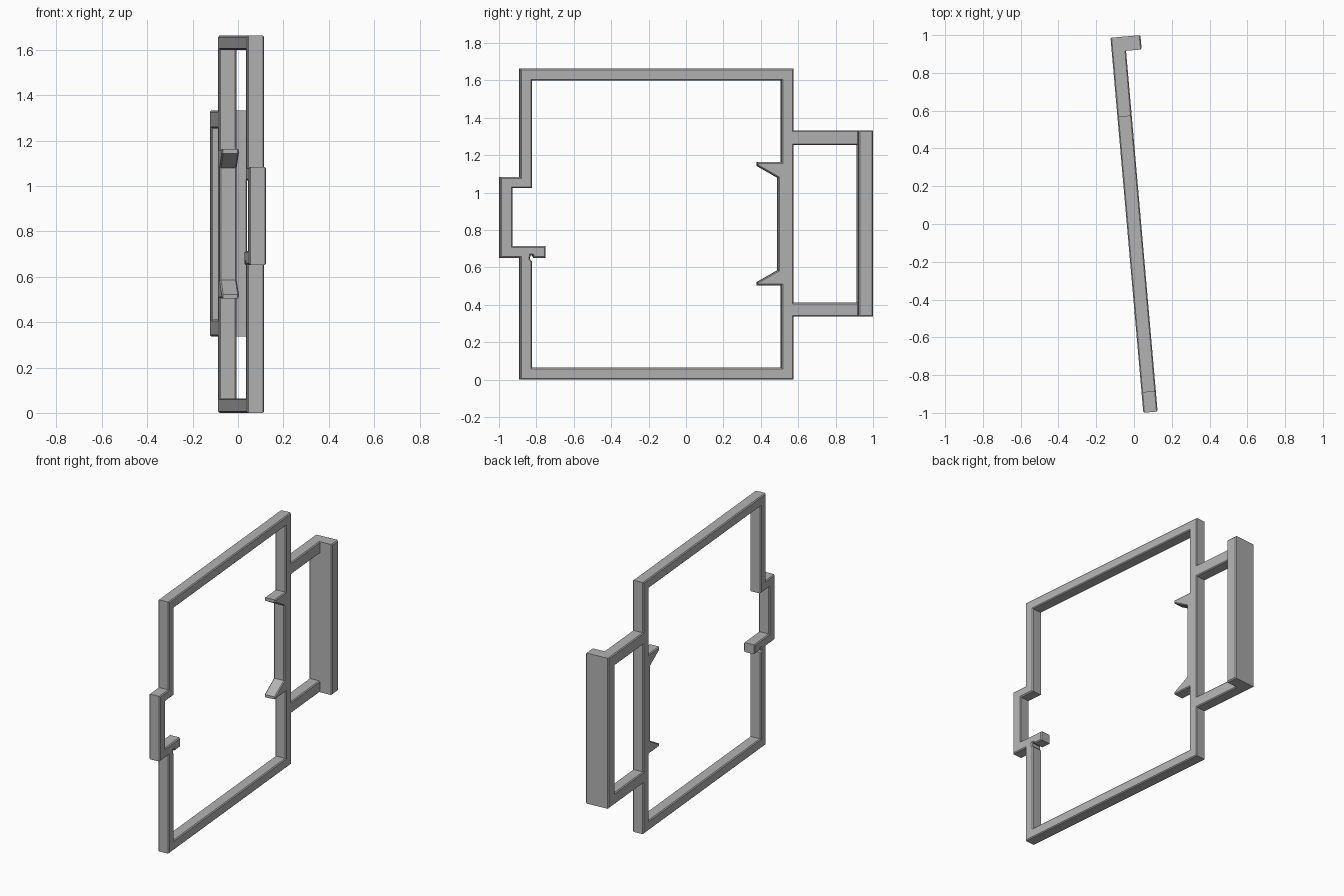
import bpy, bmesh, math
from mathutils import Matrix, Vector

cube = bpy.data.objects.get("Cube")
if cube:
    bpy.data.objects.remove(cube, do_unlink=True)

grey = bpy.data.materials.new("plain grey")
grey.use_nodes = True
colour = (0.45, 0.45, 0.45, 1)
grey.diffuse_color = colour
grey.node_tree.nodes["Principled BSDF"].inputs["Base Color"].default_value = colour

TILT = Matrix.Rotation(math.radians(5), 4, 'Z')
HALF = 0.038      # half thickness of the bars
CHAMFER = 0.006


def plate(name, loops, x0, x1):
    """Fill (y, z) loops, extrude them from x0 to x1 and chamfer both rims."""
    bm = bmesh.new()
    for loop in loops:
        verts = [bm.verts.new((x0, y, z)) for y, z in loop]
        for a, b in zip(verts, verts[1:] + verts[:1]):
            bm.edges.new((a, b))
    bmesh.ops.triangle_fill(bm, edges=bm.edges[:], use_beauty=True,
                            use_dissolve=False, normal=(1, 0, 0))
    bmesh.ops.dissolve_limit(bm, angle_limit=0.01, verts=[], edges=bm.edges[:])
    extruded = bmesh.ops.extrude_face_region(bm, geom=bm.faces[:])["geom"]
    moved = [v for v in extruded if isinstance(v, bmesh.types.BMVert)]
    bmesh.ops.translate(bm, verts=moved, vec=Vector((x1 - x0, 0, 0)))
    bmesh.ops.recalc_face_normals(bm, faces=bm.faces[:])
    rims = [e for e in bm.edges
            if abs(e.verts[0].co.x - e.verts[1].co.x) < 1e-5
            and e.calc_face_angle(0) > 0.5]
    bmesh.ops.bevel(bm, geom=rims, offset=CHAMFER, segments=1,
                    affect='EDGES', clamp_overlap=False)
    bm.transform(TILT)
    mesh = bpy.data.meshes.new(name)
    bm.to_mesh(mesh)
    bm.free()
    mesh.materials.append(grey)
    obj = bpy.data.objects.new(name, mesh)
    bpy.context.collection.objects.link(obj)
    return obj


# Outer outline: frame, two handle arms at the back, latch bump at the front
outer = [(-.893, 0), (.574, 0), (.574, .337), (.93, .337), (.93, .412),
         (.574, .412), (.574, 1.254), (.93, 1.254), (.93, 1.332),
         (.574, 1.332), (.574, 1.663), (-.893, 1.663), (-.893, 1.083),
         (-1, 1.083), (-1, .652), (-.893, .652)]

# Opening: two pointed hooks at the back, latch tongue with a small notch
opening = [(-.83, .064), (.51, .064), (.51, .505), (.381, .505), (.381, .522),
           (.492, .585), (.492, 1.08), (.381, 1.143), (.381, 1.163),
           (.51, 1.163), (.51, 1.6), (-.83, 1.6), (-.83, 1.024),
           (-.935, 1.024), (-.935, .714), (-.757, .714), (-.757, .652),
           (-.818, .652), (-.825, .665), (-.838, .665), (-.84, .645),
           (-.83, .635)]

plate("frame", [outer, opening], -HALF, HALF)

# Wide grip plate joining the handle arms
grip = [(.917, .337), (.993, .337), (.993, 1.332), (.917, 1.332)]
plate("handle_grip", [grip], -HALF, .121)
